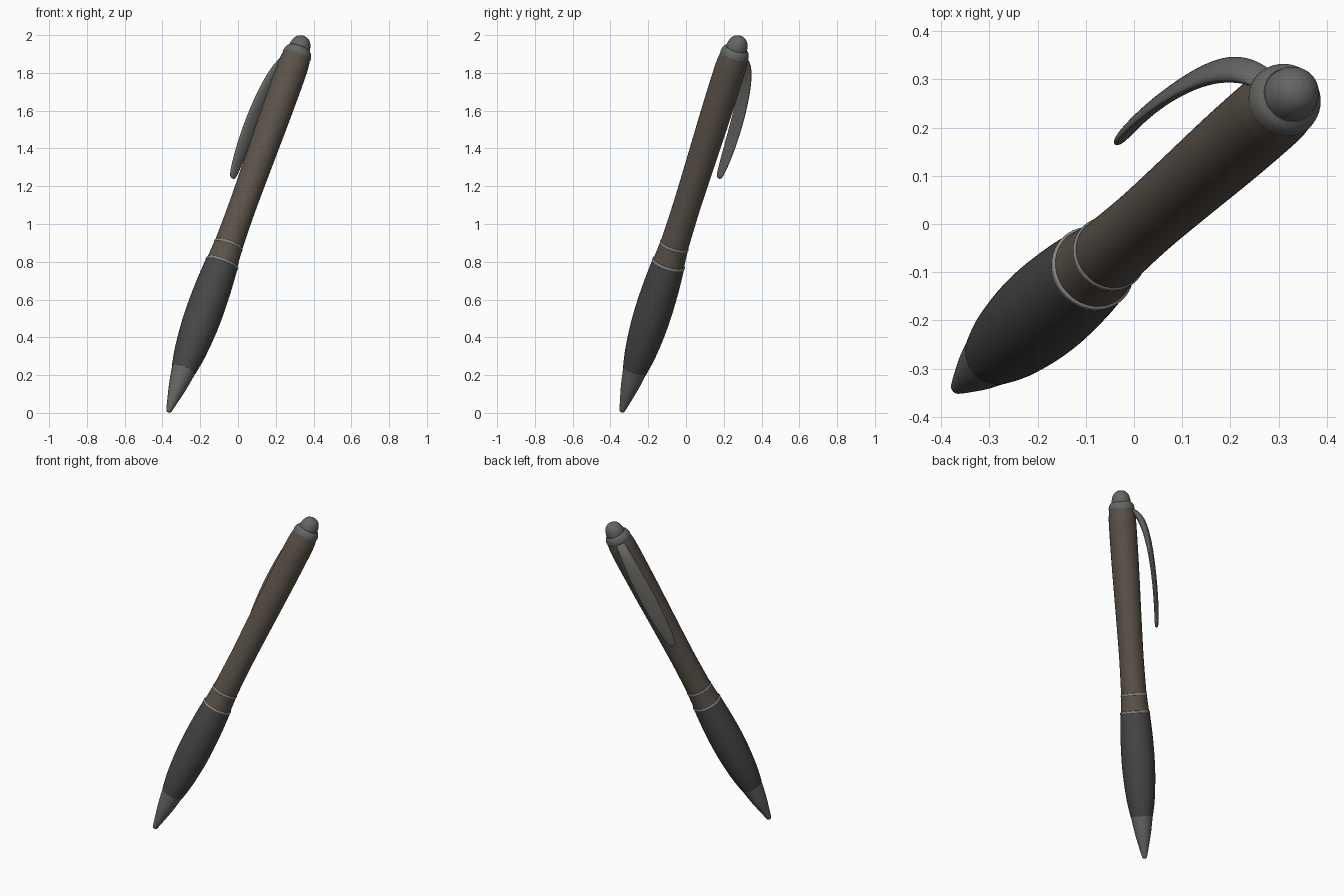
import bpy, bmesh, math
from mathutils import Vector, Matrix

if "Cube" in bpy.data.objects:
    bpy.data.objects.remove(bpy.data.objects["Cube"])

# Pen frame: tip position, long axis, outward side of the clip, lateral side
TIP = Vector((-0.37, -0.342, 0.0))
D = Vector((0.36, 0.316, 1.0)).normalized()
N = Vector((-0.316, 0.36, 0.0)).normalized()
W = D.cross(N)
FRAME = Matrix((W, N, D)).transposed().to_4x4()
FRAME = Matrix.Translation(TIP) @ FRAME @ Matrix.Rotation(math.pi, 4, 'Z') @ Matrix.Rotation(math.pi, 4, 'Z')
if FRAME.determinant() < 0:
    FRAME = FRAME @ Matrix.Scale(-1, 4, (1, 0, 0))


def material(name, rgb):
    m = bpy.data.materials.new(name)
    m.diffuse_color = (*rgb, 1)
    m.use_nodes = True
    m.node_tree.nodes["Principled BSDF"].inputs["Base Color"].default_value = m.diffuse_color
    return m


BROWN = material("brown_barrel", (0.105, 0.085, 0.068))
RUBBER = material("dark_rubber", (0.06, 0.062, 0.06))
METAL = material("dark_metal", (0.13, 0.13, 0.125))
BRIGHT = material("ring_metal", (0.24, 0.235, 0.22))


def loft(name, rows, mat, sides=48, subsurf=0):
    """Skin elliptical rows (s, n, half_width, half_depth) along the pen axis."""
    bm = bmesh.new()
    rings = []
    for s, n, a, b in rows:
        rings.append([bm.verts.new((a * math.cos(t), n + b * math.sin(t), s))
                      for t in (2 * math.pi * i / sides for i in range(sides))])
    for lo, hi in zip(rings, rings[1:]):
        for i in range(sides):
            j = (i + 1) % sides
            bm.faces.new((lo[i], lo[j], hi[j], hi[i]))
    bm.faces.new(rings[0])
    bm.faces.new(rings[-1])
    bmesh.ops.recalc_face_normals(bm, faces=bm.faces)
    bm.transform(FRAME)
    me = bpy.data.meshes.new(name)
    bm.to_mesh(me)
    bm.free()
    ob = bpy.data.objects.new(name, me)
    bpy.context.collection.objects.link(ob)
    me.materials.append(mat)
    if subsurf:
        mod = ob.modifiers.new("smooth", 'SUBSURF')
        mod.levels = mod.render_levels = subsurf
    bpy.context.view_layer.objects.active = ob
    ob.select_set(True)
    bpy.ops.object.shade_smooth_by_angle(angle=math.radians(40))
    ob.select_set(False)
    return ob


def smooth_profile(pts, steps=5):
    """Catmull-Rom through (s, r) points."""
    p = [Vector(q) for q in [pts[0], *pts, pts[-1]]]
    out = []
    for a, b, c, d in zip(p, p[1:], p[2:], p[3:]):
        for k in range(steps):
            t = k / steps
            out.append(0.5 * (2 * b + (c - a) * t + (2 * a - 5 * b + 4 * c - d) * t**2
                              + (3 * b - a - 3 * c + d) * t**3))
    return out + [p[-1]]


def lathe(name, pts, mat):
    return loft(name, [(s, 0, r, r) for s, r in smooth_profile(pts)], mat)


# Writing tip
lathe("tip", [(0.004, 0.004), (0.008, 0.012), (0.022, 0.017), (0.08, 0.031),
              (0.16, 0.049), (0.255, 0.065)], METAL)
# Rubber grip
lathe("grip", [(0.253, 0.066), (0.35, 0.083), (0.48, 0.095), (0.6, 0.099),
               (0.74, 0.096), (0.87, 0.088)], RUBBER)
# Collar between the two rings
lathe("collar", [(0.868, 0.086), (0.92, 0.081), (0.985, 0.077)], BROWN)
# Barrel with rounded shoulder
lathe("barrel", [(0.98, 0.076), (1.2, 0.073), (1.45, 0.076), (1.75, 0.081),
                 (2.0, 0.082), (2.07, 0.078), (2.115, 0.07), (2.135, 0.058)], BROWN)
# Raised trim rings
for name, s, r in (("lower_ring", 0.875, 0.087), ("upper_ring", 0.982, 0.0765)):
    lathe(name, [(s - 0.009, r - 0.004), (s - 0.005, r + 0.002),
                 (s + 0.005, r + 0.002), (s + 0.009, r - 0.004)], BRIGHT)
# Cap collar and push button
lathe("cap_collar", [(2.085, 0.072), (2.1, 0.077), (2.125, 0.071), (2.14, 0.058)], METAL)
lathe("push_button", [(2.12, 0.057), (2.15, 0.056), (2.175, 0.05), (2.195, 0.038),
                      (2.207, 0.02), (2.211, 0.003)], METAL)

# Pocket clip: rows are s, outward offset, half width, half thickness
clip_rows = [(2.10, 0.045, 0.026, 0.012), (2.085, 0.075, 0.030, 0.020), (2.045, 0.105, 0.034, 0.025),
             (1.98, 0.132, 0.040, 0.021), (1.88, 0.152, 0.046, 0.018), (1.75, 0.165, 0.049, 0.015),
             (1.60, 0.171, 0.046, 0.014), (1.47, 0.169, 0.036, 0.013), (1.40, 0.165, 0.026, 0.012),
             (1.375, 0.163, 0.015, 0.008)]
loft("pocket_clip", clip_rows, METAL, sides=12, subsurf=2)
